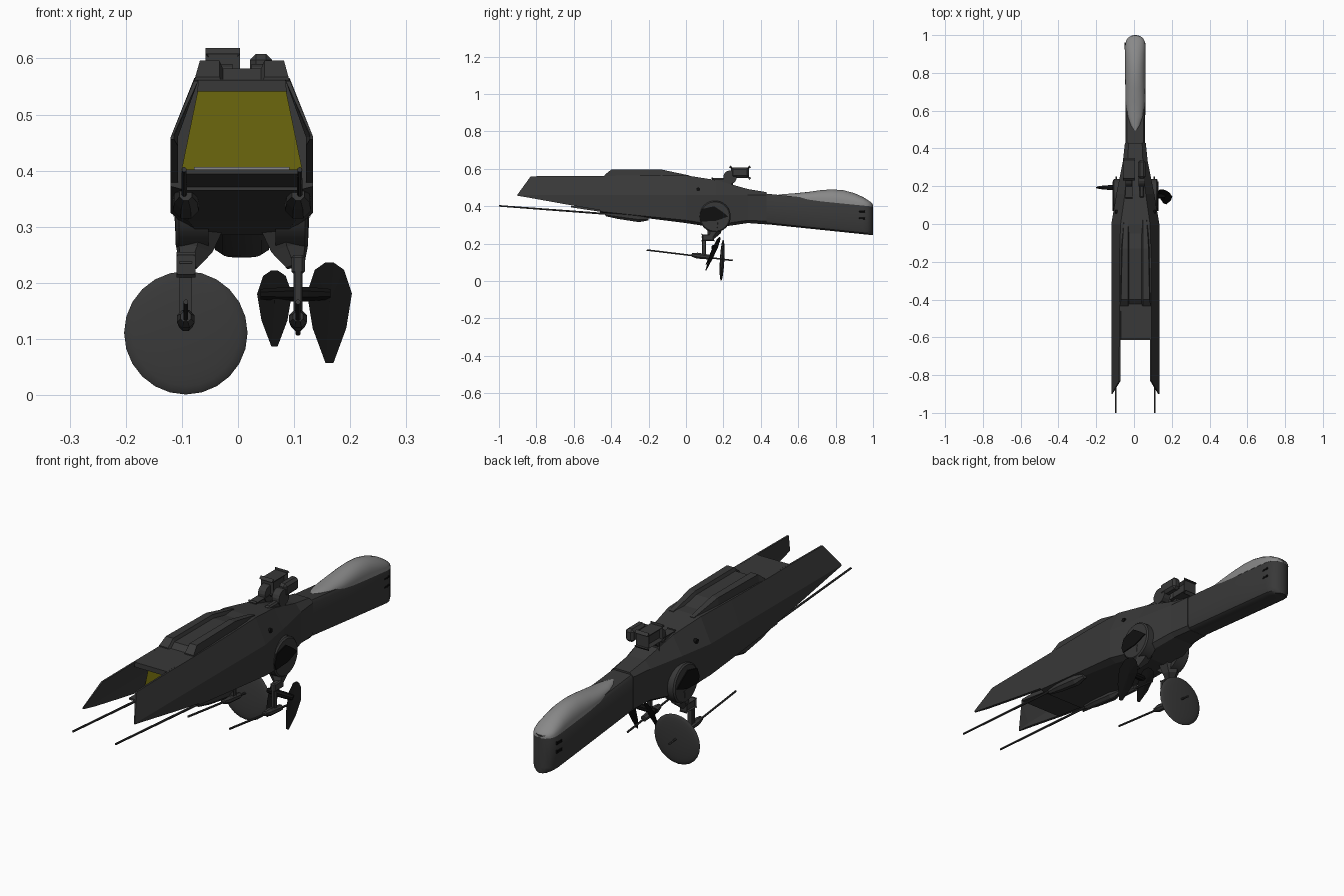
import bpy, bmesh, math
from mathutils import Vector, Matrix

if "Cube" in bpy.data.objects:
    bpy.data.objects.remove(bpy.data.objects["Cube"])

CX = 0.007  # hull centre line


def mat(name, r, g, b):
    m = bpy.data.materials.new(name)
    m.diffuse_color = (r, g, b, 1)
    m.use_nodes = True
    m.node_tree.nodes["Principled BSDF"].inputs["Base Color"].default_value = m.diffuse_color
    return m


HULL = mat("dark grey hull", 0.04, 0.04, 0.04)
GLASS = mat("light grey canopy", 0.25, 0.25, 0.25)
BLACK = mat("black", 0.005, 0.005, 0.005)
GLOW = mat("dull yellow", 0.15, 0.135, 0.004)


def finish(name, bm, material, smooth=None):
    bmesh.ops.remove_doubles(bm, verts=bm.verts, dist=1e-5)
    bmesh.ops.recalc_face_normals(bm, faces=bm.faces)
    me = bpy.data.meshes.new(name)
    bm.to_mesh(me)
    bm.free()
    me.materials.append(material)
    ob = bpy.data.objects.new(name, me)
    bpy.context.collection.objects.link(ob)
    if smooth:
        bpy.ops.object.select_all(action='DESELECT')
        ob.select_set(True)
        bpy.context.view_layer.objects.active = ob
        bpy.ops.object.shade_smooth_by_angle(angle=math.radians(smooth))
    return ob


def skin(name, rings, material, smooth=None):
    """Join closed rings of 3D points and cap both ends."""
    bm = bmesh.new()
    vs = [[bm.verts.new(p) for p in r] for r in rings]
    n = len(rings[0])
    for a, b in zip(vs, vs[1:]):
        for i in range(n):
            j = (i + 1) % n
            bm.faces.new((a[i], a[j], b[j], b[i]))
    bm.faces.new(vs[0])
    bm.faces.new(vs[-1])
    return finish(name, bm, material, smooth)


def sym(y, half):
    """Mirror a half section (top to bottom) about the centre line."""
    return ([(CX + x, y, z) for x, z in half] +
            [(CX - x, y, z) for x, z in reversed(half)])


def tube(name, pts, radii, material=HULL, n=8, smooth=None):
    pts = [Vector(p) for p in pts]
    q = (pts[-1] - pts[0]).to_track_quat('Z', 'Y')
    rings = [[p + q @ Vector((r * math.cos(t), r * math.sin(t), 0))
              for t in [math.tau * (i + .5) / n for i in range(n)]]
             for p, r in zip(pts, radii)]
    return skin(name, rings, material, smooth)


def box(name, x, y, z, material=HULL, bevel=0):
    bm = bmesh.new()
    bmesh.ops.create_cube(bm, size=1)
    for v in bm.verts:
        v.co = Vector([(r[0] + r[1]) / 2 + c * (r[1] - r[0])
                       for c, r in zip(v.co, (x, y, z))])
    if bevel:
        bmesh.ops.bevel(bm, geom=bm.edges[:], offset=bevel, segments=1, affect='EDGES')
    return finish(name, bm, material)


# main hull: tapers from the wide rear to the neck
def hull_ring(y, tw, tz, w, lz, bw, bz):
    return sym(y, [(tw, tz), (w, .46), (w, lz), (bw, bz)])


skin("main_hull", [hull_ring(*a) for a in (
    (-.46, .085, .562, .127, .372, .1, .365),
    (-.2, .085, .565, .127, .345, .1, .335),
    (0, .078, .565, .127, .325, .095, .31),
    (.16, .055, .54, .1, .3, .075, .285),
    (.33, .04, .492, .066, .325, .045, .31),
    (.43, .036, .475, .055, .32, .04, .303))], HULL)

# roof hump with a centre groove
hump = []
for y, z, w in ((-.435, .567, .083), (-.4, .596, .075), (-.13, .596, .07), (.02, .564, .06)):
    g = max(z - .014, .55)
    hump.append(sym(y, [(.034, g), (.04, z), (w, z), (w + .008, .54)]))
skin("roof_hump", hump, HULL)

# exhaust box between the fins
skin("exhaust_roof", [sym(y, [(.077, .562), (.08, .541)]) for y in (-.44, -.61)], HULL)
skin("exhaust_floor", [sym(y, [(.102, .402), (.102, z)]) for y, z in ((-.4, .362), (-.615, .394))], HULL)
skin("exhaust_glow", [sym(y, [(.079, .541), (.108, .4)]) for y in (-.5, -.495)], GLOW)
box("exhaust_lip", (CX - .085, CX + .085), (-.53, -.5), (.4, .407), GLASS)

# nose boom with rounded end
nose = []
for y, w in ((.42, .052), (.7, .053), (.945, .053), (.97, .048), (.986, .038), (.996, .022), (1, .006)):
    top = .468 - .1 * (y - .42)
    bot = .305 - .1034 * (y - .42)
    nose.append(sym(y, [(w * .85, top), (w, top - .012), (w, bot + .025),
                        (w * .9, bot + .008), (w * .65, bot)]))
skin("nose_boom", nose, HULL, 35)

# canopy bubble
canopy = []
for y, w, z in ((.495, .008, .462), (.52, .027, .465), (.57, .042, .468), (.65, .051, .476), (.72, .053, .486),
                (.78, .054, .49), (.84, .054, .486), (.9, .054, .47), (.945, .054, .45),
                (.97, .049, .435), (.986, .039, .424), (.996, .023, .414), (1, .007, .407)):
    base = .448 - .1 * (y - .5)
    canopy.append([(CX + w * math.cos(t), y, base + (z - base) * math.sin(t) ** .8)
                   for t in [math.pi * max(i, 1e-4) / 16 for i in range(16)] + [math.pi - 1e-4]])
skin("canopy", canopy, GLASS, 50)

for s, side in ((1, "right"), (-1, "left")):
    X = lambda v: CX + s * v

    # rear fin, leaning inward above its crease
    fin = []
    for y, top, bot in ((-.9, .464, .456), (-.83, .56, .444), (-.63, .562, .408), (-.42, .562, .372)):
        tx = .127 - .042 * (top - .46) / .102
        t = .006 if y < -.85 else .013
        fin.append([(X(x), y, z) for x, z in (
            (tx, top), (.127, .46), (.127, bot), (.127 - t, bot), (.127 - t, .46), (tx - t * .6, top))])
    skin(side + "_fin", fin, HULL)

    # round shoulder drum with black inset and small port
    tube(side + "_drum", [(X(.06), .155, .345), (X(.112), .155, .345), (X(.118), .155, .345)],
         [.084, .084, .078], n=28, smooth=30)
    shape = ((.07, .345), (.085, .385), (.15, .4), (.195, .37), (.225, .345), (.16, .322), (.08, .318))
    skin(side + "_drum_inset", [[(X(x), y, z) for y, z in shape] for x in (.116, .122)], BLACK)
    tube(side + "_port", [(X(.08), .065, .49), (X(.108), .065, .49)], [.01, .01], BLACK, 12)

    # long rear gun
    tube(side + "_rear_gun_pod", [(X(.1), -.43, .358), (X(.1), -.36, .352), (X(.1), -.25, .338), (X(.1), -.2, .335)],
         [.012, .022, .025, .012])
    tube(side + "_rear_gun_barrel", [(X(.103), -1, .402), (X(.103), -.4, .357)], [.0045, .0055])

    # leg and lower gun
    tube(side + "_leg_mount", [(X(.075), .15, .31), (X(.085), .15, .26), (X(.095), .135, .23)], [.05, .036, .018], n=6)
    box(side + "_leg_knee", (X(.088), X(.112)), (.085, .15), (.215, .25), bevel=.005)
    box(side + "_leg_strut", (X(.092), X(.108)), (.085, .108), (.135, .235), bevel=.003)
    tube(side + "_lower_gun_body", [(X(.1), .03, .14), (X(.1), .06, .136), (X(.1), .14, .126)], [.01, .017, .013])
    tube(side + "_lower_gun_barrel", [(X(.1), -.21, .166), (X(.1), .25, .11)], [.0045, .0045])

    # roof turret
    p = .034
    box(side + "_turret_stand", (X(p - .013), X(p + .013)), (.14, .25), (.49, .55), bevel=.006)
    tube(side + "_turret_drum", [(X(p - .017), .235, .555), (X(p + .017), .235, .555)], [.036, .036], n=16)
    box(side + "_turret_head", (X(p - .02), X(p + .02)), (.24, .338), (.552, .608), bevel=.011)

    # nose slots
    for z in (.335, .372):
        box(side + "_nose_slot", (X(.045), X(.0545)), (.925, .958), (z - .005, z + .005), BLACK, .002)

# round shield on the left gun
bm = bmesh.new()
bmesh.ops.create_uvsphere(bm, u_segments=24, v_segments=12, radius=.11)
bmesh.ops.transform(bm, verts=bm.verts, matrix=Matrix.Translation((-.093, .193, .111)) @
                    Matrix.Rotation(math.radians(-3), 4, 'X') @ Matrix.Diagonal((1, .11, 1, 1)) @
                    Matrix.Rotation(math.radians(90), 4, 'X'))
finish("left_round_shield", bm, HULL, 40)


# folded leaf shields on the right gun
def leaf(name, cx, top, bot, w):
    h = top - bot
    half = ((.2, 1), (.65, .93), (1, .7), (.75, .36), (.18, .02))
    out = [(x, f) for x, f in half] + [(-x, f) for x, f in reversed(half)]
    bm = bmesh.new()
    place = lambda x, f, d: bm.verts.new((cx + x * w, .105 + .075 * f - .35 * x * w + d, bot + h * f))
    rim = [place(x, f, 0) for x, f in out]
    for d in (-.014, .008):
        c = place(0, .62, d)
        for i in range(len(rim)):
            bm.faces.new((rim[i], rim[(i + 1) % len(rim)], c))
    finish(name, bm, BLACK)


leaf("outer_leaf_shield", .163, .236, .054, .04)
leaf("inner_leaf_shield", .065, .222, .084, .031)
tube("leaf_hub", [(.04, .148, .18), (.09, .148, .18), (.125, .148, .18), (.165, .148, .18)], [.01, .014, .014, .01], BLACK)
